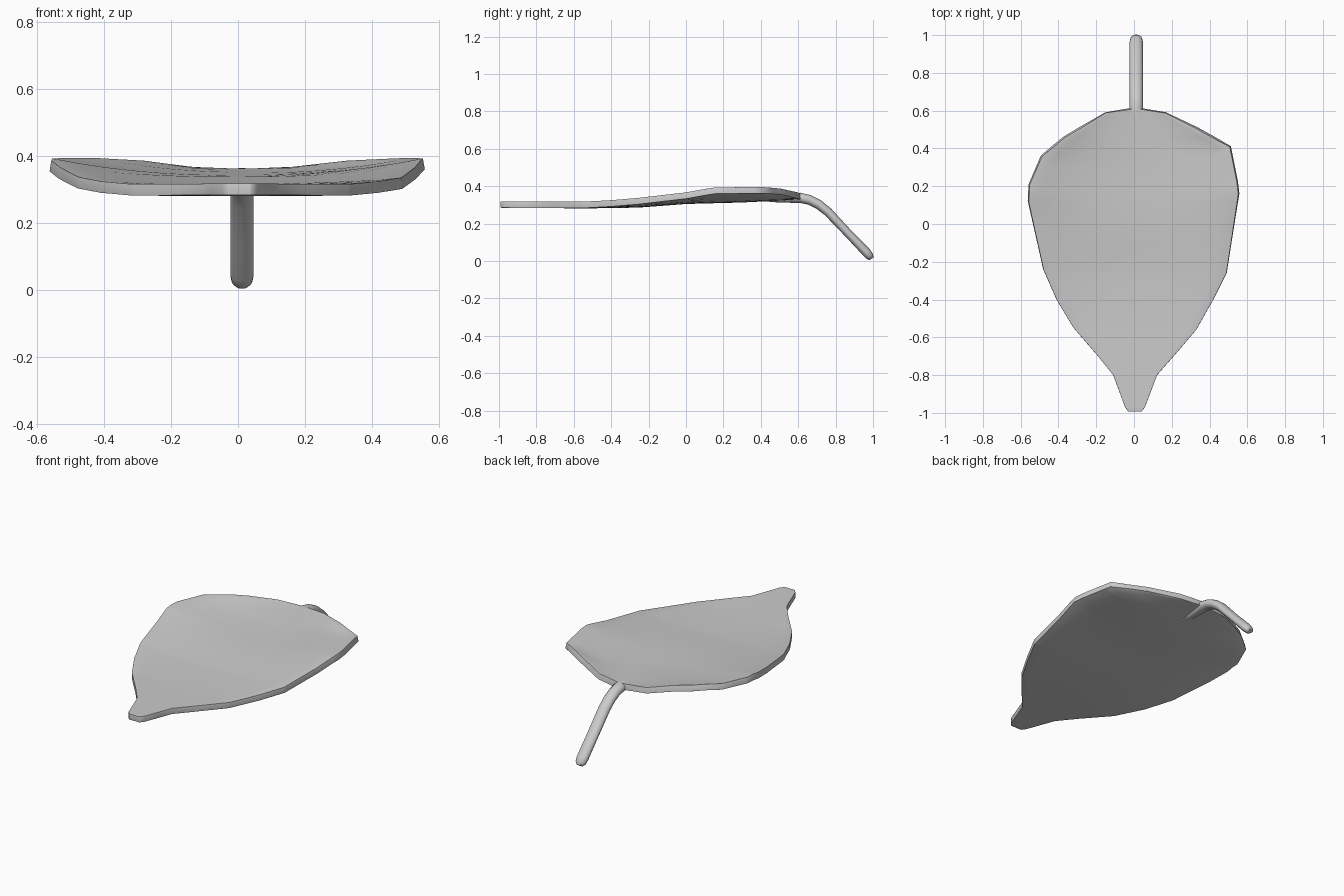
import bpy, bmesh, math
from mathutils import Vector

if "Cube" in bpy.data.objects:
    bpy.data.objects.remove(bpy.data.objects["Cube"])


def make_object(name, bm, angle):
    bmesh.ops.recalc_face_normals(bm, faces=bm.faces)
    mesh = bpy.data.meshes.new(name)
    bm.to_mesh(mesh)
    bm.free()
    ob = bpy.data.objects.new(name, mesh)
    bpy.context.collection.objects.link(ob)
    bpy.ops.object.select_all(action='DESELECT')
    ob.select_set(True)
    bpy.context.view_layer.objects.active = ob
    bpy.ops.object.shade_smooth_by_angle(angle=math.radians(angle))
    return ob


def lerp(points, y):
    # piecewise linear lookup of a value along y
    for (a, va), (b, vb) in zip(points, points[1:]):
        if y <= b:
            return va + (vb - va) * max(0, (y - a) / (b - a))
    return points[-1][1]


# Leaf outline and height profiles, each as (y, value)
right = [(-0.993, 0.04), (-0.97, 0.058), (-0.80, 0.122), (-0.70, 0.21), (-0.56, 0.33),
         (-0.40, 0.42), (-0.26, 0.49), (0.16, 0.555), (0.22, 0.548), (0.41, 0.51),
         (0.51, 0.33), (0.59, 0.165), (0.61, 0.04)]
left = [(-0.993, -0.03), (-0.97, -0.047), (-0.80, -0.11), (-0.70, -0.19), (-0.55, -0.32),
        (-0.40, -0.41), (-0.24, -0.48), (0.12, -0.56), (0.21, -0.555), (0.36, -0.49),
        (0.46, -0.37), (0.59, -0.15), (0.61, -0.02)]
mid_z = [(-1, 0.302), (-0.5, 0.298), (-0.25, 0.303), (0, 0.322), (0.3, 0.33),
         (0.5, 0.34), (0.61, 0.347)]
edge_z = [(-1, 0.302), (-0.5, 0.30), (-0.26, 0.32), (0, 0.35), (0.15, 0.377),
          (0.42, 0.379), (0.52, 0.37), (0.61, 0.347)]

# Leaf blade: cupped sheet with a rounded rim
ys = sorted({p[0] for p in right + left} | {-0.88, -0.1, 0.0, 0.3})
cols = 14
bm = bmesh.new()
rows = []
for y in ys:
    l, r, c, e = (lerp(t, y) for t in (left, right, mid_z, edge_z))
    row = []
    for i in range(cols + 1):
        u = 2 * i / cols - 1
        x = (l + r) / 2 + u * (r - l) / 2
        row.append(bm.verts.new((x, y, c + (e - c) * abs(u) ** 2.2)))
    rows.append(row)
for a, b in zip(rows, rows[1:]):
    for i in range(cols):
        bm.faces.new((a[i], a[i + 1], b[i + 1], b[i]))
blade = make_object("leaf_blade", bm, 60)
solid = blade.modifiers.new("thickness", 'SOLIDIFY')
solid.thickness = 0.034
solid.offset = 0
bevel = blade.modifiers.new("round_rim", 'BEVEL')
bevel.width = 0.013
bevel.segments = 3
bevel.limit_method = 'ANGLE'
bevel.angle_limit = math.radians(60)

# Stem: oval tube that bends down from under the blade, as (y, z, half width, half thickness)
path = [(0.38, 0.330, 0.012, 0.008), (0.50, 0.334, 0.028, 0.022), (0.61, 0.338, 0.036, 0.028),
        (0.66, 0.327, 0.035, 0.027), (0.71, 0.302, 0.035, 0.026), (0.76, 0.262, 0.035, 0.025),
        (0.87, 0.145, 0.035, 0.023), (0.965, 0.046, 0.035, 0.025), (0.983, 0.025, 0.031, 0.022),
        (0.992, 0.012, 0.018, 0.013)]
bm = bmesh.new()
rings = []
sides = 14
for k, (y, z, w, h) in enumerate(path):
    p, q = path[max(k - 1, 0)], path[min(k + 1, len(path) - 1)]
    t = Vector((0, q[0] - p[0], q[1] - p[1])).normalized()
    n = Vector((0, -t.z, t.y))
    ring = []
    for i in range(sides):
        a = 2 * math.pi * i / sides
        ring.append(bm.verts.new(Vector((0.012 + w * math.cos(a), y, z)) + n * h * math.sin(a)))
    rings.append(ring)
for a, b in zip(rings, rings[1:]):
    for i in range(sides):
        j = (i + 1) % sides
        bm.faces.new((a[i], a[j], b[j], b[i]))
bm.faces.new(rings[0])
bm.faces.new(rings[-1])
make_object("stem", bm, 60)
